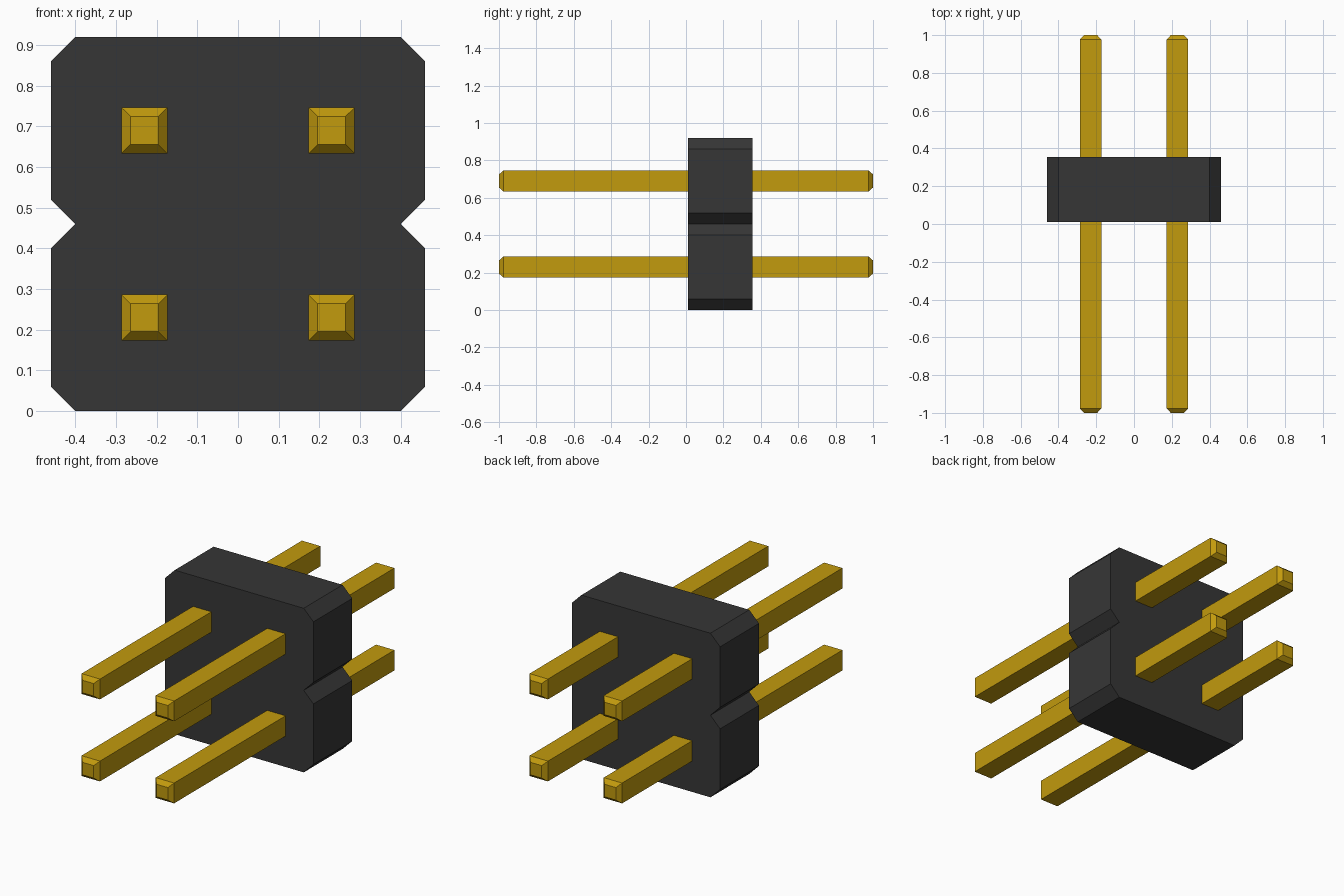
import bpy
import bmesh

if "Cube" in bpy.data.objects:
    bpy.data.objects.remove(bpy.data.objects["Cube"], do_unlink=True)


def material(name, rgb):
    m = bpy.data.materials.new(name)
    m.use_nodes = True
    m.diffuse_color = (*rgb, 1)
    m.node_tree.nodes["Principled BSDF"].inputs["Base Color"].default_value = (*rgb, 1)
    return m


def loft(name, sections, mat):
    """Skin a list of (y, [(x, z), ...]) cross-sections and cap both ends."""
    bm = bmesh.new()
    rings = [[bm.verts.new((x, y, z)) for x, z in pts] for y, pts in sections]
    n = len(rings[0])
    for a, b in zip(rings, rings[1:]):
        for i in range(n):
            j = (i + 1) % n
            bm.faces.new((a[i], a[j], b[j], b[i]))
    bm.faces.new(rings[0])
    bm.faces.new(rings[-1])
    bmesh.ops.recalc_face_normals(bm, faces=bm.faces)
    mesh = bpy.data.meshes.new(name)
    bm.to_mesh(mesh)
    bm.free()
    mesh.materials.append(mat)
    obj = bpy.data.objects.new(name, mesh)
    bpy.context.collection.objects.link(obj)
    return obj


def square(cx, cz, h):
    return [(cx - h, cz - h), (cx + h, cz - h), (cx + h, cz + h), (cx - h, cz + h)]


black = material("black plastic", (0.037, 0.037, 0.037))
gold = material("gold metal", (0.54, 0.325, 0.004))

# Housing: chamfered corners and a V notch halfway up each side
W, C, PITCH = 0.46, 0.06, 0.46
right_half = [(W - C, 0), (W, C), (W, PITCH - C), (W - C, PITCH),
              (W, PITCH + C), (W, 2 * PITCH - C), (W - C, 2 * PITCH)]
outline = right_half + [(-x, z) for x, z in reversed(right_half)]
loft("housing", [(0.011, outline), (0.355, outline)], black)

# Square pins with tapered tips at both ends
HALF, TIP, TAPER = 0.057, 0.035, 0.024
for row, z in (("lower", PITCH / 2), ("upper", PITCH * 1.5)):
    for side, x in (("right", -PITCH / 2), ("left", PITCH / 2)):
        loft(f"{row}_{side}_pin",
             [(-1, square(x, z, TIP)), (-1 + TAPER, square(x, z, HALF)),
              (1 - TAPER, square(x, z, HALF)), (1, square(x, z, TIP))], gold)
